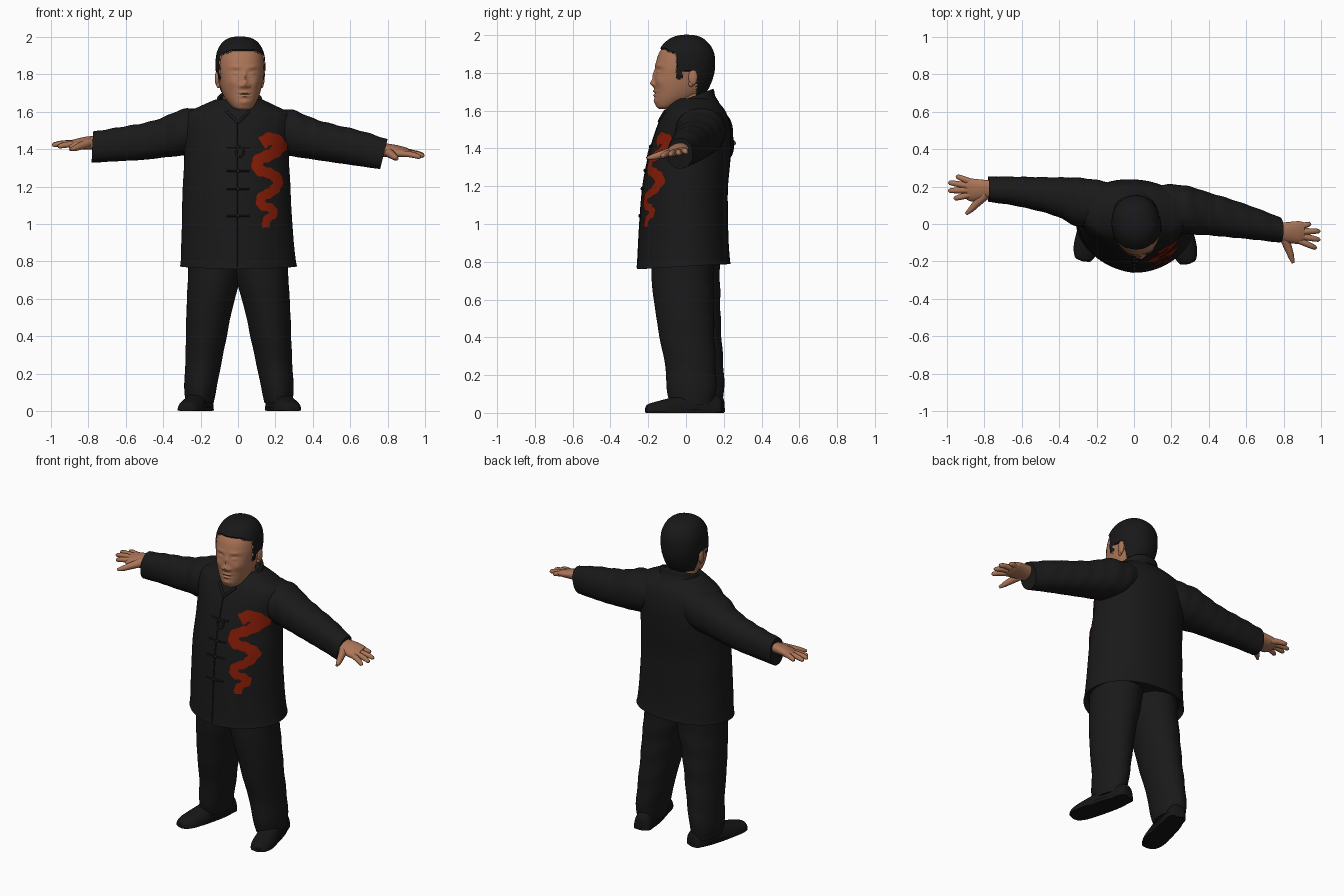
import bpy, bmesh
from math import sin, cos, pi, exp, radians
from mathutils import Vector, Matrix
from mathutils.bvhtree import BVHTree

if "Cube" in bpy.data.objects:
    bpy.data.objects.remove(bpy.data.objects["Cube"])


def material(name, rgb):
    m = bpy.data.materials.new(name)
    m.use_nodes = True
    m.diffuse_color = (*rgb, 1)
    bsdf = m.node_tree.nodes["Principled BSDF"]
    bsdf.inputs["Base Color"].default_value = (*rgb, 1)
    bsdf.inputs["Roughness"].default_value = 0.8
    return m


CLOTH = material("black cloth", (0.01, 0.01, 0.01))
HAIR = material("black hair", (0.009, 0.009, 0.01))
SHOE = material("shoe leather", (0.008, 0.008, 0.008))
SKIN = material("skin", (0.41, 0.178, 0.097))
RED = material("red embroidery", (0.25, 0.012, 0.002))


def build(name, verts, faces, mats, rule=None, fix=True):
    """Mesh object with smooth shading and an optional material rule."""
    me = bpy.data.meshes.new(name)
    me.from_pydata([tuple(v) for v in verts], [], faces)
    for m in mats:
        me.materials.append(m)
    if rule:
        for poly in me.polygons:
            poly.material_index = rule(poly.index)
    if fix:
        bm = bmesh.new()
        bm.from_mesh(me)
        bmesh.ops.recalc_face_normals(bm, faces=bm.faces)
        bm.to_mesh(me)
        bm.free()
    me.shade_smooth()
    me.set_sharp_from_angle(angle=radians(45))
    ob = bpy.data.objects.new(name, me)
    bpy.context.scene.collection.objects.link(ob)


def smooth(keys, n):
    """Resample a list of tuples with a smooth curve through every key."""
    out, last = [], len(keys) - 1
    for i in range(n):
        f = i / (n - 1) * last
        k = min(int(f), last - 1)
        t = f - k
        quad = [keys[max(0, min(last, k + d))] for d in (-1, 0, 1, 2)]
        out.append([b + 0.5 * t * (c - a + t * (2 * a - 5 * b + 4 * c - d + t * (3 * (b - c) + d - a)))
                    for a, b, c, d in zip(*quad)])
    return out


def skin_rings(count, seg):
    faces = [(r * seg + i, r * seg + (i + 1) % seg, (r + 1) * seg + (i + 1) % seg, (r + 1) * seg + i)
             for r in range(count - 1) for i in range(seg)]
    return faces + [list(range(seg)), list(range((count - 1) * seg, count * seg))]


def loft(axis, keys, n=40, seg=48, power=2.2, low_power=None, ripple=0, waves=60, deform=None, lip=None):
    """Rounded sections given as (position, a_low, a_high, b_low, b_high)."""
    rows = smooth(keys, n)
    if lip:
        rows.insert(0, lip)
    verts = []
    for t, a0, a1, b0, b1 in rows:
        for i in range(seg):
            ang = 2 * pi * i / seg
            c, s = cos(ang), sin(ang)
            p = low_power if low_power and s < 0 else power
            k = 1 + ripple * sin(waves * t + 2 * sin(ang + 1)) * (0.6 + 0.4 * s)
            a = (a0 + a1) / 2 + k * (a1 - a0) / 2 * abs(c) ** (2 / p) * (1 if c > 0 else -1)
            b = (b0 + b1) / 2 + k * (b1 - b0) / 2 * abs(s) ** (2 / p) * (1 if s > 0 else -1)
            v = Vector({"x": (t, a, b), "y": (a, t, b), "z": (a, b, t)}[axis])
            verts.append(deform(v) if deform else v)
    return verts, skin_rings(len(rows), seg)


def tube(name, pts, radii, mat, seg=10):
    pts = [Vector(p) for p in pts]
    verts = []
    for i, p in enumerate(pts):
        way = pts[min(i + 1, len(pts) - 1)] - pts[max(i - 1, 0)]
        q = way.to_track_quat("Z", "Y")
        r = radii[min(i, len(radii) - 1)]
        verts += [p + q @ Vector((r * cos(2 * pi * j / seg), r * sin(2 * pi * j / seg), 0)) for j in range(seg)]
    build(name, verts, skin_rings(len(pts), seg), [mat])


def ball(name, loc, size, mat):
    bm = bmesh.new()
    bmesh.ops.create_uvsphere(bm, u_segments=20, v_segments=12, radius=1)
    verts = [Vector([l + s * c for l, s, c in zip(loc, size, v.co)]) for v in bm.verts]
    faces = [[v.index for v in f.verts] for f in bm.faces]
    bm.free()
    build(name, verts, faces, [mat])


# Jacket body, slightly turned, with a hem that dips at the front
jacket = loft("z", [
    (0.775, -0.31, 0.315, -0.26, 0.235), (0.82, -0.305, 0.307, -0.255, 0.23),
    (1.0, -0.30, 0.29, -0.245, 0.222), (1.2, -0.295, 0.28, -0.228, 0.222),
    (1.35, -0.287, 0.272, -0.2, 0.235), (1.45, -0.29, 0.28, -0.173, 0.238),
    (1.53, -0.295, 0.29, -0.145, 0.23), (1.59, -0.275, 0.275, -0.115, 0.212),
    (1.63, -0.2, 0.205, -0.095, 0.185), (1.665, -0.12, 0.13, -0.07, 0.15)],
    n=60, seg=96, power=2.2, low_power=1.8, ripple=0.003, waves=25, lip=(0.81, -0.285, 0.29, -0.235, 0.21),
    deform=lambda v: Vector((v.x, v.y - 0.04 * v.x, v.z + max(0, 1 - v.z) * 0.25 * v.y)))
build("jacket_body", *jacket, [CLOTH])
surface = BVHTree.FromPolygons(*jacket)


def on_jacket(x, z, lift=0.0):
    hit, normal, _, _ = surface.ray_cast(Vector((x, -1, z)), Vector((0, 1, 0)))
    if hit is None:
        return Vector((x, 0, z))
    return hit + normal * lift * (-1 if normal.y > 0 else 1)


# Sleeves
sleeves = {
    "right_sleeve": [(-0.12, 0.02, 0.218, 1.44, 1.615), (-0.2, -0.015, 0.236, 1.38, 1.618),
                     (-0.3, -0.015, 0.247, 1.365, 1.612), (-0.4, 0.035, 0.249, 1.355, 1.57),
                     (-0.5, 0.067, 0.25, 1.343, 1.54), (-0.65, 0.1, 0.253, 1.335, 1.515),
                     (-0.78, 0.118, 0.253, 1.327, 1.493)],
    "left_sleeve": [(0.12, -0.02, 0.205, 1.44, 1.615), (0.2, -0.05, 0.212, 1.38, 1.615),
                    (0.3, -0.055, 0.2, 1.36, 1.607), (0.4, -0.06, 0.168, 1.345, 1.565),
                    (0.5, -0.07, 0.138, 1.33, 1.535), (0.65, -0.085, 0.085, 1.31, 1.495),
                    (0.778, -0.1, 0.035, 1.293, 1.452)]}
for name, keys in sleeves.items():
    slant = 0.25 if name == "left_sleeve" else 0.05
    build(name, *loft("x", keys, n=64, ripple=0.02, waves=65, deform=lambda v: Vector(
        (v.x + slant * max(0, abs(v.x) - 0.5) / 0.28 * (v.z - 1.37), v.y, v.z))), [CLOTH])

# Stand-up collar, higher at the back
def tilt_collar(v):
    return Vector((v.x, v.y, v.z + 0.38 * (v.y - 0.03)))

build("collar", *loft("z", [(1.59, -0.14, 0.15, -0.115, 0.175), (1.63, -0.12, 0.135, -0.095, 0.155),
                            (1.668, -0.112, 0.128, -0.088, 0.147), (1.67, -0.1, 0.115, -0.075, 0.135),
                            (1.65, -0.095, 0.11, -0.07, 0.13)], n=17, deform=tilt_collar), [CLOTH])
for side, s in (("right", -1), ("left", 1)):
    line = [on_jacket(s * 0.06 * (1 - i / 8), 1.6 - 0.06 * i / 8, 0.002) for i in range(9)]
    tube(side + "_collar_edge", line, [0.008], CLOTH)

# Front opening, knotted fastenings and pendant loop
tube("front_opening", [on_jacket(-0.005, 1.55 - 0.026 * i) for i in range(31)], [0.004], CLOTH)
for n, z in enumerate((1.41, 1.283, 1.187, 1.043)):
    tube(f"fastening_{n}", [on_jacket(-0.06 + 0.012 * i, z, 0.001) for i in range(11)], [0.005], CLOTH)
    ball(f"knot_{n}", on_jacket(0, z, 0.003), (0.01, 0.008, 0.01), CLOTH)
tube("pendant_loop", [on_jacket(0.01 + 0.02 * sin(a * pi / 8), 1.385 + 0.027 * cos(a * pi / 8), 0.003)
                      for a in range(17)], [0.006], CLOTH)

# Winding embroidered ribbon with a slightly ragged edge
path = smooth([(0.125, 1.43), (0.175, 1.455), (0.228, 1.417), (0.175, 1.372), (0.107, 1.34), (0.11, 1.29),
               (0.17, 1.268), (0.212, 1.23), (0.183, 1.176), (0.125, 1.144), (0.125, 1.1),
               (0.17, 1.085), (0.187, 1.055), (0.15, 1.02), (0.148, 0.98)], 100)
verts, faces, across = [], [], 7
for i, (x, z) in enumerate(path):
    ahead, back = path[min(i + 1, 99)], path[max(i - 1, 0)]
    side = Vector((back[1] - ahead[1], ahead[0] - back[0])).normalized()
    half = 0.034 - 0.014 * i / 99 + 0.003 * sin(i * 1.4)
    for j in range(across):
        w = half * (2 * j / (across - 1) - 1)
        verts.append(on_jacket(x + side.x * w, z + side.y * w, 0.005))
for i in range(99):
    for j in range(across - 1):
        k = i * across + j
        f = [k, k + 1, k + across + 1, k + across]
        a, b, c = (verts[q] for q in f[:3])
        faces.append(f if (b - a).cross(c - a).y < 0 else f[::-1])
build("embroidery", verts, faces, [RED], fix=False)

# Trousers and shoes, the left a little further forward
leg = [(0.045, 0.13, 0.28, -0.055, 0.175), (0.12, 0.115, 0.287, -0.075, 0.187), (0.25, 0.09, 0.282, -0.085, 0.183),
       (0.4, 0.06, 0.278, -0.118, 0.173), (0.55, 0.03, 0.275, -0.143, 0.167),
       (0.66, 0.0, 0.27, -0.16, 0.165), (0.82, -0.03, 0.265, -0.17, 0.163)]
shoe = [(-0.215, -0.02, 0.02, -0.025, 0.025), (-0.205, -0.045, 0.045, -0.045, 0.045),
        (-0.15, -0.066, 0.066, -0.062, 0.062), (-0.06, -0.068, 0.068, -0.085, 0.085),
        (0.02, -0.06, 0.06, -0.11, 0.11), (0.12, -0.058, 0.058, -0.11, 0.11),
        (0.18, -0.05, 0.05, -0.09, 0.09), (0.193, -0.025, 0.025, -0.06, 0.06)]
sole = [(0.0, -0.066, 0.066, -0.216, 0.192), (0.02, -0.068, 0.068, -0.218, 0.194)]
for side, s, dx, dy in (("right", -1, 0, 0.0), ("left", 1, 0.015, -0.015)):
    place = Matrix.Translation((s * (0.222 + dx), 0.012 + dy, 0)) @ Matrix.Rotation(s * radians(14), 4, "Z")
    build(side + "_trouser_leg", *loft("z", leg, ripple=0.012, waves=40, power=2.0, deform=lambda v: Vector(
        (s * (v.x + dx * (0.8 - v.z)), v.y - s * 0.015 + dy * (0.9 - v.z), v.z))), [CLOTH])
    build(side + "_shoe", *loft("y", shoe, power=2.4,
          deform=lambda v: place @ Vector((v.x, v.y, max(v.z, 0.004)))), [SHOE])
    build(side + "_sole", *loft("z", sole, n=3, power=2.6, deform=lambda v: place @ v), [SHOE])

# Hands: palm, four fingers and thumb
hands = {
    "right": ((-0.77, 0.185, 1.435), [(-0.95, 0.256, 1.425), (-0.992, 0.222, 1.422), (-0.992, 0.178, 1.42),
                                      (-0.962, 0.135, 1.412)],
              [(-0.79, 0.16, 1.435), (-0.845, 0.105, 1.415), (-0.87, 0.078, 1.405), (-0.897, 0.053, 1.397)]),
    "left": ((0.78, -0.042, 1.395), [(0.945, 0.002, 1.378), (0.994, -0.038, 1.367), (0.994, -0.085, 1.362),
                                     (0.975, -0.13, 1.355)],
             [(0.8, -0.065, 1.385), (0.828, -0.14, 1.365), (0.84, -0.175, 1.355), (0.85, -0.208, 1.348)])}
for side, (wrist, tips, thumb) in hands.items():
    wx, wy, wz = wrist
    s = 1 if wx > 0 else -1
    palm = [(wx - s * 0.03, wy - 0.045, wy + 0.045, wz - 0.034, wz + 0.036),
            (wx + s * 0.04, wy - 0.058, wy + 0.052, wz - 0.034, wz + 0.03),
            (wx + s * 0.1, wy - 0.064, wy + 0.057, wz - 0.034, wz + 0.016),
            (wx + s * 0.13, wy - 0.05, wy + 0.05, wz - 0.028, wz + 0.006)]
    build(side + "_palm", *loft("x", palm, n=16, seg=24,
          deform=lambda v: v + Vector((0, 0, 0.2 * (v.y - wy)))), [SKIN])
    for n, tip in enumerate(tips):
        tip = Vector(tip)
        base = tip.lerp(Vector(wrist), 0.5)
        pts = [base.lerp(tip, f) + Vector((0, 0, 0.006 * sin(pi * f))) for f in (0, 0.35, 0.7, 0.93, 1)]
        tube(f"{side}_finger_{n}", pts, [0.018, 0.017, 0.015, 0.012, 0.005], SKIN)
    tube(side + "_thumb", thumb, [0.027, 0.02, 0.016, 0.008], SKIN)

# Head: features are (x, z, width, height, push), mirrored across the face
features = [(0, 1.745, 0.016, 0.017, 0.021), (0, 1.785, 0.011, 0.028, 0.01), (0.021, 1.738, 0.01, 0.01, 0.01),
            (0.047, 1.81, 0.026, 0.014, -0.009), (0.047, 1.806, 0.018, 0.008, 0.01),
            (0.047, 1.806, 0.016, 0.002, -0.004), (0.047, 1.84, 0.03, 0.01, 0.004),
            (0.062, 1.755, 0.025, 0.025, 0.007), (0, 1.702, 0.026, 0.006, 0.008), (0, 1.692, 0.03, 0.004, -0.006),
            (0, 1.682, 0.022, 0.007, 0.008), (0, 1.65, 0.028, 0.015, 0.007)]
turn = Matrix.Translation((0.012, 0, 0)) @ Matrix.Rotation(radians(8), 4, "Z")


def is_hair(v):
    if v.z > 1.925 - 0.5 * max(0, abs(v.x) - 0.06):
        return True
    if v.y < -0.065:
        return False
    low = 1.77 if v.y < -0.035 else 1.81 if v.y < 0.04 else 1.675
    return v.z > low


def sculpt(v):
    if is_hair(v):
        out = Vector((v.x, v.y, 0.6 * (v.z - 1.8))).normalized()
        return v + out * 0.008
    if v.y < -0.06:
        push = sum(p * exp(-((abs(v.x) - x) / w) ** 2 - ((v.z - z) / h) ** 2) for x, z, w, h, p in features)
        return v - Vector((0, push, 0))
    return v


skull = [(1.608, -0.025, 0.025, -0.14, -0.08), (1.62, -0.05, 0.05, -0.157, -0.04), (1.65, -0.075, 0.075, -0.165, 0.03),
         (1.69, -0.096, 0.096, -0.168, 0.09), (1.74, -0.111, 0.111, -0.17, 0.122),
         (1.8, -0.121, 0.121, -0.168, 0.142), (1.85, -0.124, 0.124, -0.16, 0.146),
         (1.9, -0.12, 0.12, -0.145, 0.142), (1.94, -0.106, 0.106, -0.12, 0.123),
         (1.97, -0.083, 0.083, -0.088, 0.094), (1.988, -0.05, 0.05, -0.05, 0.06), (1.994, -0.012, 0.012, -0.01, 0.02)]
raw, faces = loft("z", skull, n=110, seg=144)
middle = [sum((raw[i] for i in f), Vector()) / len(f) for f in faces]
build("head", [turn @ sculpt(v) for v in raw], faces, [SKIN, HAIR], rule=lambda i: int(is_hair(middle[i])))
build("neck", *loft("z", [(1.56, -0.085, 0.1, -0.06, 0.11), (1.65, -0.08, 0.095, -0.06, 0.1),
                          (1.74, -0.08, 0.095, -0.06, 0.08)], n=8), [SKIN])
for side, s in (("right", -1), ("left", 1)):
    ball(side + "_ear", turn @ Vector((s * 0.121, 0.02, 1.777)), (0.013, 0.024, 0.043), SKIN)
    ball(side + "_ear_lobe", turn @ Vector((s * 0.117, 0.01, 1.742)), (0.01, 0.013, 0.016), SKIN)
